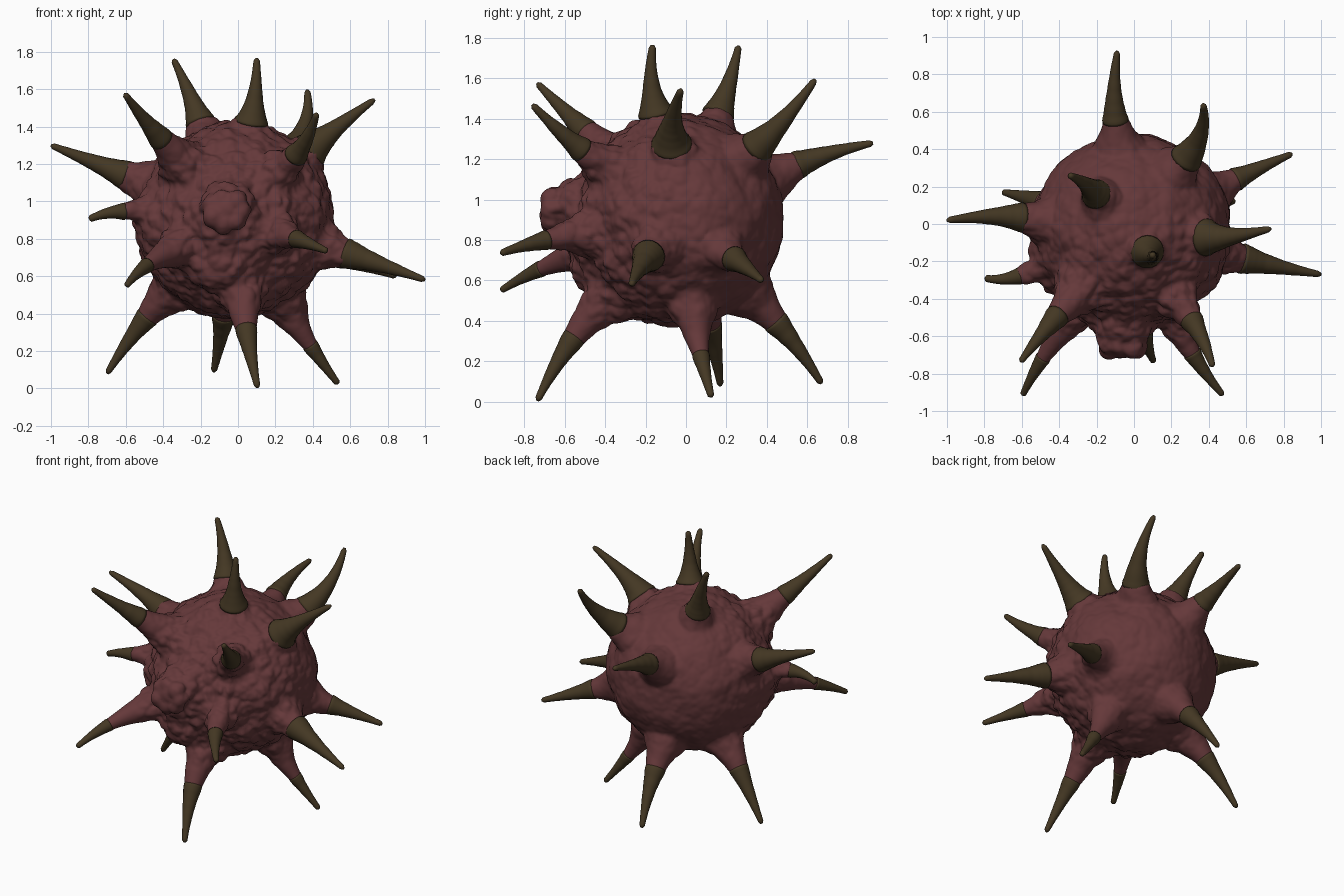
import bpy, bmesh, math, random
from mathutils import Vector, noise

if "Cube" in bpy.data.objects:
    bpy.data.objects.remove(bpy.data.objects["Cube"])

CENTRE = Vector((-0.015, -0.04, 0.90))
random.seed(4)

def material(name, rgb):
    m = bpy.data.materials.new(name)
    m.diffuse_color = (*rgb, 1)
    m.use_nodes = True
    m.node_tree.nodes["Principled BSDF"].inputs["Base Color"].default_value = m.diffuse_color
    return m

FLESH = material("dull_red_flesh", (0.130, 0.040, 0.042))
HORN = material("dark_olive_horn", (0.058, 0.039, 0.017))

# Horns: middle, tip, and fraction of the path where the horn colour starts
HORNS = {
    "top_left":         ((-.25, .205, 1.55), (-.345, .26, 1.76), .2),
    "top":              ((.09, -.17, 1.56), (.10, -.165, 1.765), .15),
    "top_back_right":   ((.345, .46, 1.37), (.37, .64, 1.595), .2),
    "top_front_right":  ((.34, -.57, 1.29), (.42, -.76, 1.47), .35),
    "top_right":        ((.485, -.07, 1.36), (.73, -.025, 1.545), .2),
    "top_front_left":   ((-.46, -.55, 1.39), (-.605, -.735, 1.575), .35),
    "upper_left":       ((-.70, .04, 1.18), (-1.0, .02, 1.30), .3),
    "left":             ((-.64, -.285, .945), (-.795, -.29, .905), .4),
    "lower_front_left": ((-.47, -.69, .67), (-.595, -.915, .55), .55),
    "bottom_left":      ((-.52, .125, .34), (-.70, .17, .08), .4),
    "bottom_back":      ((-.085, .50, .33), (-.13, .67, .09), .35),
    "bottom_front":     ((.045, -.56, .31), (.105, -.735, .005), .48),
    "bottom_right":     ((.36, .065, .27), (.535, .125, .025), .58),
    "lower_right":      ((.71, -.215, .68), (1.0, -.27, .58), .26),
    "front_right":      ((.31, -.69, .80), (.475, -.915, .735), .5),
    "back":             ((-.105, .64, 1.205), (-.09, .925, 1.28), .32),
    "lower_back_right": ((.62, .275, .68), (.845, .375, .60), .32),
}

def root(mid):
    """Where a horn leaves the body: below its middle, just under the skin."""
    return CENTRE + (Vector(mid) - CENTRE).normalized() * .48

def path(b, c, t):
    """Parabola through root, middle and tip."""
    return (root(b) * (2 * (t - .5) * (t - 1)) + Vector(b) * (4 * t * (1 - t))
            + Vector(c) * (2 * t * (t - .5)))

def radius(p, tip):
    """Slender tip, swelling where the horn meets the body."""
    d = (p - Vector(tip)).length
    outside = max((p - CENTRE).length - .52, 0)
    return .013 + .075 * d + .11 * d * d + .05 * math.exp(-outside / .09)

def tube(bm, pts, radii, sides=20):
    rings = []
    for i, p in enumerate(pts):
        d = pts[min(i + 1, len(pts) - 1)] - pts[max(i - 1, 0)]
        q = d.to_track_quat('Z', 'Y')
        rings.append([bm.verts.new(p + q @ Vector((math.cos(a), math.sin(a), 0)) * radii[i])
                      for a in (2 * math.pi * k / sides for k in range(sides))])
    for r, s in zip(rings, rings[1:]):
        for k in range(sides):
            j = (k + 1) % sides
            bm.faces.new((r[k], r[j], s[j], s[k]))
    bm.faces.new(rings[0][::-1])
    bm.faces.new(rings[-1])

def ball(bm, centre, size):
    new = bmesh.ops.create_icosphere(bm, subdivisions=4, radius=1)["verts"]
    for v in new:
        v.co = Vector([c + s * x for c, s, x in zip(centre, size, v.co)])

def finish(name, bm, mat):
    me = bpy.data.meshes.new(name)
    bm.to_mesh(me)
    bm.free()
    me.materials.append(mat)
    ob = bpy.data.objects.new(name, me)
    bpy.context.collection.objects.link(ob)
    for p in me.polygons:
        p.use_smooth = True
    return ob

# Body: round core, side and belly bulges, lumpy snout and the root of every horn
bm = bmesh.new()
ball(bm, CENTRE, (.535, .525, .525))
ball(bm, (-.29, -.12, .88), (.28, .30, .27))
ball(bm, (-.08, -.38, .70), (.24, .20, .20))
ball(bm, (-.05, -.44, .88), (.26, .18, .24))
ball(bm, (-.06, -.53, .97), (.16, .14, .15))
ball(bm, (-.06, -.62, .96), (.10, .10, .10))
for i in range(7):
    a = i * 2 * math.pi / 7
    r = random.uniform(.05, .07)
    ball(bm, (-.06 + .08 * math.cos(a), -.655 + random.uniform(-.02, .04),
              .95 + .07 * math.sin(a)), (r, r, r))
for b, c, start in HORNS.values():
    pts = [path(b, c, (start + .04) * i / 10) for i in range(11)]
    radii = [radius(p, c) for p in pts]
    pts.insert(0, root(b).lerp(CENTRE, .25))
    radii.insert(0, radii[0] * 1.3)
    tube(bm, pts, radii)
body = finish("body", bm, FLESH)

# Fuse the body parts into one skin
rm = body.modifiers.new("fuse", 'REMESH')
rm.mode = 'VOXEL'
rm.voxel_size = .0115
sm = body.modifiers.new("blend", 'SMOOTH')
sm.factor, sm.iterations = .5, 8
bpy.context.view_layer.objects.active = body
for m in ("fuse", "blend"):
    bpy.ops.object.modifier_apply(modifier=m)

# Warty skin: broad lumps everywhere, finer pits toward the front
for co, n, v in [(v.co.copy(), v.normal.copy(), v) for v in body.data.vertices]:
    fade = max(0, min(1, 1.5 - ((co - CENTRE).length - .5) / .14))
    front = max(.3, min(1, .55 - co.y * 1.1))
    broad = noise.noise(co * 6) * .018
    warts = (.35 - noise.voronoi(co * 13)[0][0]) * .034 * front
    fine = noise.noise(co * 30) * .008 * front
    v.co = co + n * (broad + warts + fine) * fade
for p in body.data.polygons:
    p.use_smooth = True

# Horns: tapered curved cones with rounded tips and faint growth rings
for name, (b, c, start) in HORNS.items():
    bm = bmesh.new()
    pts = [path(b, c, start + (1 - start) * i / 28) for i in range(29)]
    radii = [(radius(p, c) + .0025) * (1 + .04 * noise.noise(p * 30)) for p in pts]
    radii[0] *= .95
    radii[-1] *= .5
    tube(bm, pts, radii)
    finish(name + "_horn", bm, HORN)
